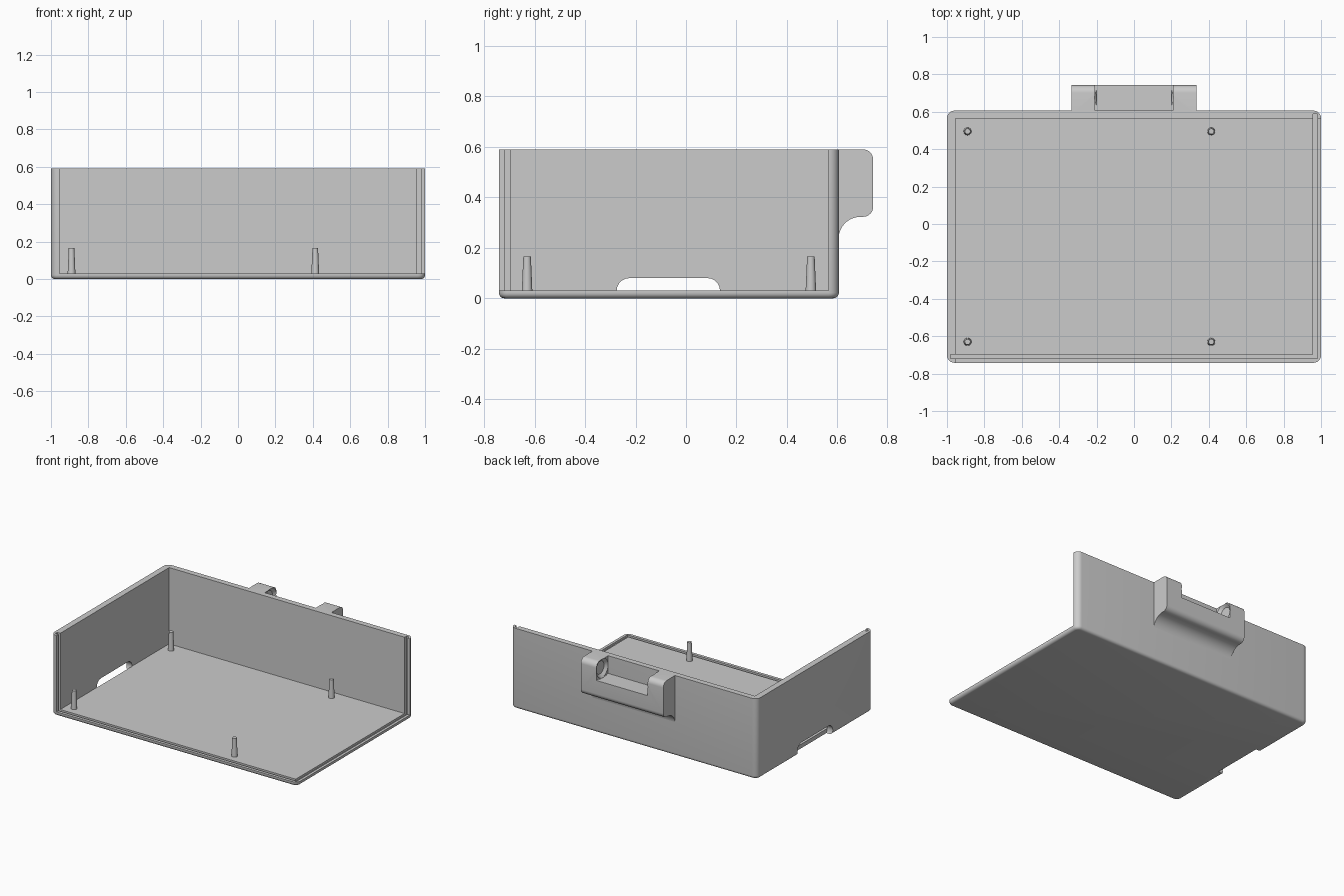
import bpy, bmesh, math

if "Cube" in bpy.data.objects:
    bpy.data.objects.remove(bpy.data.objects["Cube"])

grey = bpy.data.materials.new("plain_grey")
grey.diffuse_color = (0.6, 0.6, 0.6, 1)
grey.use_nodes = True
grey.node_tree.nodes["Principled BSDF"].inputs["Base Color"].default_value = grey.diffuse_color


def make(name, bm):
    bmesh.ops.recalc_face_normals(bm, faces=bm.faces)
    mesh = bpy.data.meshes.new(name)
    bm.to_mesh(mesh)
    bm.free()
    mesh.materials.append(grey)
    ob = bpy.data.objects.new(name, mesh)
    bpy.context.collection.objects.link(ob)
    return ob


def box_bm(x, y, z):
    bm = bmesh.new()
    bmesh.ops.create_cube(bm, size=1)
    for v in bm.verts:
        v.co = [r[0] if c < 0 else r[1] for c, r in zip(v.co, (x, y, z))]
    return bm


def box(name, x, y, z):
    return make(name, box_bm(x, y, z))


def extrude_x(name, profile, x0, x1):
    """Extrude a (y, z) profile along x."""
    bm = bmesh.new()
    face = bm.faces.new([bm.verts.new((x0, y, z)) for y, z in profile])
    top = bmesh.ops.extrude_face_region(bm, geom=[face])["geom"]
    for v in top:
        if isinstance(v, bmesh.types.BMVert):
            v.co.x = x1
    return make(name, bm)


def arc(cy, cz, r, a0, a1, n=10):
    angles = [math.radians(a0 + (a1 - a0) * i / n) for i in range(n + 1)]
    return [(cy + r * math.cos(a), cz + r * math.sin(a)) for a in angles]


def cone_x(name, x0, r0, x1, r1, y, z):
    """Cone frustum lying along x, as two rings."""
    bm = bmesh.new()
    rings = [[bm.verts.new((x, py, pz)) for py, pz in arc(y, z, r, 0, 345, 23)]
             for x, r in ((x0, r0), (x1, r1))]
    for i in range(24):
        j = (i + 1) % 24
        bm.faces.new((rings[0][i], rings[0][j], rings[1][j], rings[1][i]))
    for ring in rings:
        bm.faces.new(ring)
    return make(name, bm)


def activate(ob):
    bpy.ops.object.select_all(action='DESELECT')
    ob.select_set(True)
    bpy.context.view_layer.objects.active = ob


def cut(target, cutter):
    cutter.hide_render = True
    mod = target.modifiers.new("cut", 'BOOLEAN')
    mod.operation = 'DIFFERENCE'
    mod.solver = 'EXACT'
    mod.object = cutter
    activate(target)
    bpy.ops.object.modifier_apply(modifier=mod.name)
    bpy.data.objects.remove(cutter)


def smooth(ob):
    activate(ob)
    bpy.ops.object.shade_smooth_by_angle(angle=math.radians(30))


# Enclosure half: rounded block
bm = box_bm((-1, 1), (-0.742, 0.606), (0, 0.59))
upright = [e for e in bm.edges if abs(e.verts[0].co.z - e.verts[1].co.z) > 0.1]
bmesh.ops.bevel(bm, geom=upright, offset=0.04, segments=6, profile=0.5, affect='EDGES')
base = [e for e in bm.edges if all(v.co.z < 0.001 for v in e.verts)]
bmesh.ops.bevel(bm, geom=base, offset=0.022, segments=5, profile=0.5, affect='EDGES')
shell = make("enclosure_shell", bm)

# Hollow it, leaving floor, left wall and back wall
cut(shell, box("cavity", (-0.955, 1.2), (-1, 0.565), (0.03, 1)))

# Sealing grooves along the open front and right edges
cut(shell, box("front_groove", (-0.98, 0.98), (-0.72, -0.697), (0.015, 1)))
cut(shell, box("right_groove", (0.957, 0.98), (-0.719, 0.587), (0.015, 1)))

# Rounded cable slot at the foot of the left wall
slot = arc(0.085, 0.03, 0.05, -90, 90) + arc(-0.225, 0.03, 0.05, 90, 270)
cut(shell, extrude_x("cable_slot", slot, -1.1, -0.954))
smooth(shell)

# Hinge block on the back wall
profile = ([(0.59, 0.59)] + arc(0.702, 0.55, 0.04, 90, 0, 8)
           + arc(0.702, 0.363, 0.04, 0, -90, 8)
           + arc(0.692, 0.236, 0.087, 90, 180, 12) + [(0.59, 0.236)])
hinge = extrude_x("hinge_block", profile, -0.335, 0.335)

# Gap between the knuckles, and pivot dimples in their inner faces
cut(hinge, box("knuckle_gap", (-0.208, 0.208), (0.606, 1), (0.46, 1)))
for s in (-1, 1):
    cut(hinge, cone_x("pivot_dimple", s * 0.2, 0.078, s * 0.226, 0.047, 0.675, 0.525))
smooth(hinge)

# Tapered circuit board pegs
for x in (-0.89, 0.413):
    for y in (-0.63, 0.495):
        bpy.ops.mesh.primitive_cone_add(vertices=24, radius1=0.021, radius2=0.015,
                                        depth=0.14, location=(x, y, 0.095))
        peg = bpy.context.object
        peg.name = "board_peg"
        peg.data.materials.append(grey)
        smooth(peg)
